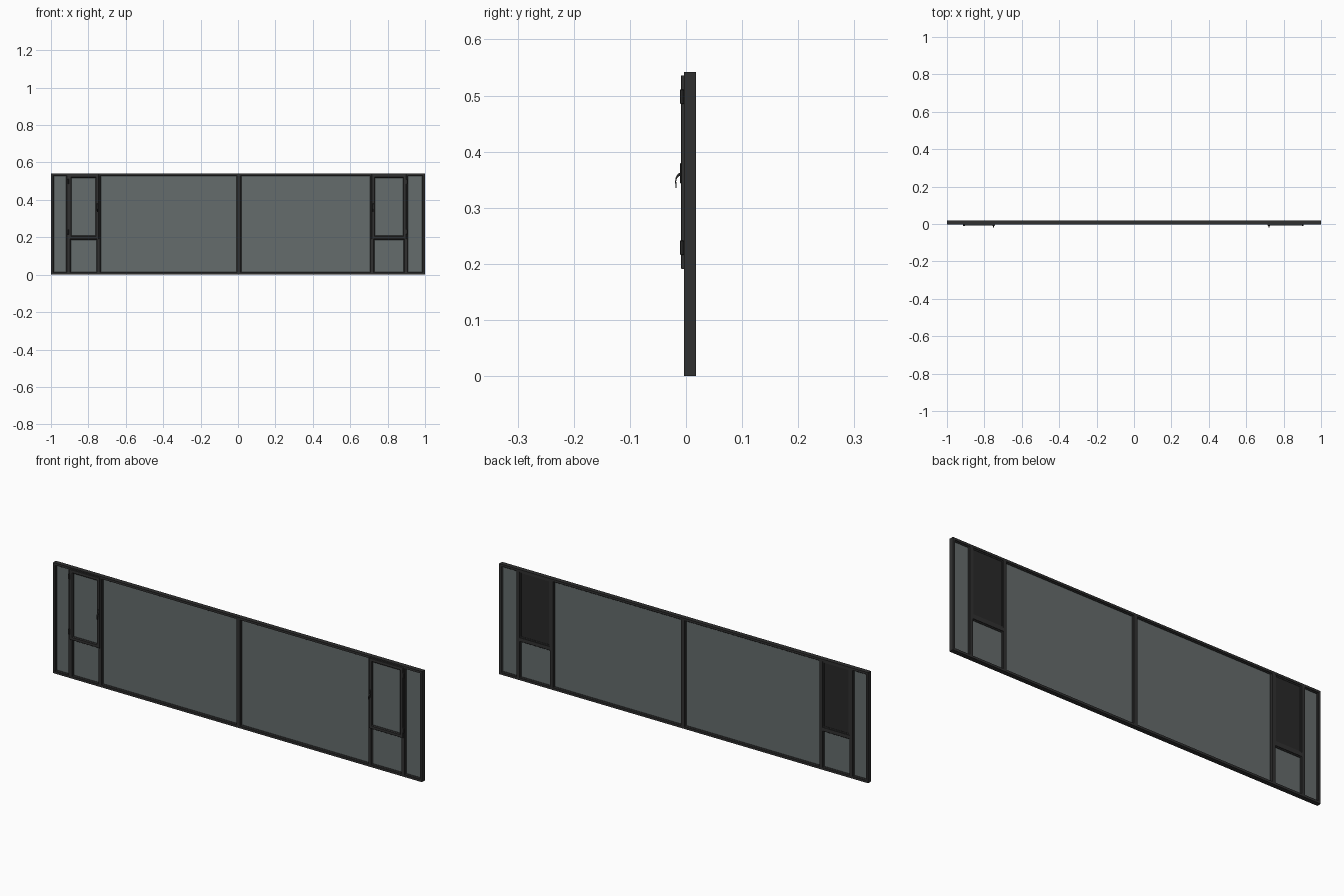
import bpy, bmesh
from mathutils import Vector

if "Cube" in bpy.data.objects:
    bpy.data.objects.remove(bpy.data.objects["Cube"])


def material(name, color):
    m = bpy.data.materials.new(name)
    m.diffuse_color = color
    m.use_nodes = True
    m.node_tree.nodes["Principled BSDF"].inputs["Base Color"].default_value = m.diffuse_color
    return m


DARK = material("dark_frame", (0.03, 0.03, 0.03, 1))
BLACK = material("black_hardware", (0.02, 0.02, 0.02, 1))
MESH = material("insect_mesh", (0.022, 0.022, 0.022, 1))
GLASS = material("tinted_glass", (0.13, 0.15, 0.15, 0.85))


def finish(name, bm, mat):
    bmesh.ops.recalc_face_normals(bm, faces=bm.faces)
    me = bpy.data.meshes.new(name)
    bm.to_mesh(me)
    bm.free()
    me.materials.append(mat)
    ob = bpy.data.objects.new(name, me)
    bpy.context.collection.objects.link(ob)
    return ob


def box(name, x, y, z, mat, bevel=0):
    bm = bmesh.new()
    bmesh.ops.create_cube(bm, size=1)
    for v in bm.verts:
        v.co = Vector([r[0] if c < 0 else r[1] for c, r in zip(v.co, (x, y, z))])
    if bevel:
        bmesh.ops.bevel(bm, geom=bm.edges[:], offset=bevel, segments=1, affect='EDGES')
    return finish(name, bm, mat)


def ring(name, x, z, profile, mat):
    """Sweep a closed (inset, y) profile round a mitred rectangle."""
    bm = bmesh.new()
    loops = []
    for d, y in profile:
        x0, x1, z0, z1 = x[0] + d, x[1] - d, z[0] + d, z[1] - d
        loops.append([bm.verts.new(c) for c in
                      ((x0, y, z0), (x1, y, z0), (x1, y, z1), (x0, y, z1))])
    n = len(loops)
    for i in range(n):
        a, b = loops[i], loops[(i + 1) % n]
        for j in range(4):
            k = (j + 1) % 4
            bm.faces.new((a[j], a[k], b[k], b[j]))
    return finish(name, bm, mat)


def rect_profile(w, y0, y1):
    return [(0, y0), (w, y0), (w, y1), (0, y1)]


H = 0.542
Y0, Y1 = -0.004, 0.018
EDGE = 0.011
BEAD = 0.004

# Outer frame
ring("outer_frame", (-1, 1), (0, H), rect_profile(EDGE, Y0, Y1), DARK)

# Vertical mullions
mullions = [(-0.915, -0.898), (-0.753, -0.737), (-0.005, 0.014), (0.709, 0.725), (0.890, 0.906)]
for i, m in enumerate(mullions):
    box(f"mullion_{i + 1}", m, (Y0, Y1), (EDGE, H - EDGE), DARK)


# Glazed bays: bead ring and pane
def fixed_pane(name, x, z):
    ring(f"{name}_bead", x, z, [(0, 0), (BEAD, 0.003), (BEAD, 0.012), (0, 0.015)], DARK)
    box(f"{name}_glass", x, (0.006, 0.009), z, GLASS)


edges = [-1 + EDGE] + [e for m in mullions for e in m] + [1 - EDGE]
bays = list(zip(edges[0::2], edges[1::2]))
T0, T1 = 0.190, 0.208
for i, bay in enumerate(bays):
    if i in (1, 4):
        # Transom under the opening window
        box(f"transom_{i}", bay, (Y0, Y1), (T0, T1), DARK)
        fixed_pane(f"lower_{i}", bay, (EDGE, T0))
    else:
        fixed_pane(f"fixed_{i}", bay, (EDGE, H - EDGE))


# Lever handle: curved strip swept in the yz plane
def handle(name, x, z):
    outer = [(-0.009, 0.028), (-0.014, 0.026), (-0.018, 0.020), (-0.0195, 0.012), (-0.0185, 0.0)]
    inner = [(-0.0165, 0.0), (-0.0175, 0.012), (-0.016, 0.018), (-0.013, 0.021), (-0.009, 0.022)]
    bm = bmesh.new()
    f = bm.faces.new([bm.verts.new((x - 0.003, y, z + h)) for y, h in outer + inner])
    r = bmesh.ops.extrude_face_region(bm, geom=[f])
    for v in r["geom"]:
        if isinstance(v, bmesh.types.BMVert):
            v.co.x += 0.006
    finish(f"{name}_lever", bm, BLACK)
    box(f"{name}_plate", (x - 0.005, x + 0.005), (-0.0105, -0.008),
        (z + 0.008, z + 0.045), BLACK, 0.001)


# Opening sashes with screen, hinges and handle
for side, bay, sash, handle_x, hinge_x in (
        ("left", bays[1], (-0.907, -0.744), -0.751, -0.909),
        ("right", bays[4], (0.715, 0.900), 0.722, 0.902)):
    z = (0.191, 0.536)
    ring(f"{side}_sash", sash, z,
         [(0, Y0), (0, -0.008), (0.001, -0.009), (0.014, -0.009), (0.018, -0.005),
          (0.018, 0.008), (0.012, 0.008), (0.012, Y0)], DARK)
    box(f"{side}_sash_glass", (sash[0] + 0.013, sash[1] - 0.013), (-0.002, 0.001),
        (z[0] + 0.013, z[1] - 0.013), GLASS)
    opening = (T1, H - EDGE)
    ring(f"{side}_screen_frame", bay, opening, rect_profile(0.006, 0.010, 0.015), DARK)
    box(f"{side}_screen", bay, (0.012, 0.013), opening, MESH)
    for k, hz in enumerate((0.229, 0.498)):
        box(f"{side}_hinge_{k + 1}", (hinge_x - 0.005, hinge_x + 0.005), (-0.0108, Y0),
            (hz - 0.013, hz + 0.013), BLACK, 0.001)
    handle(f"{side}_handle", handle_x, 0.335)
